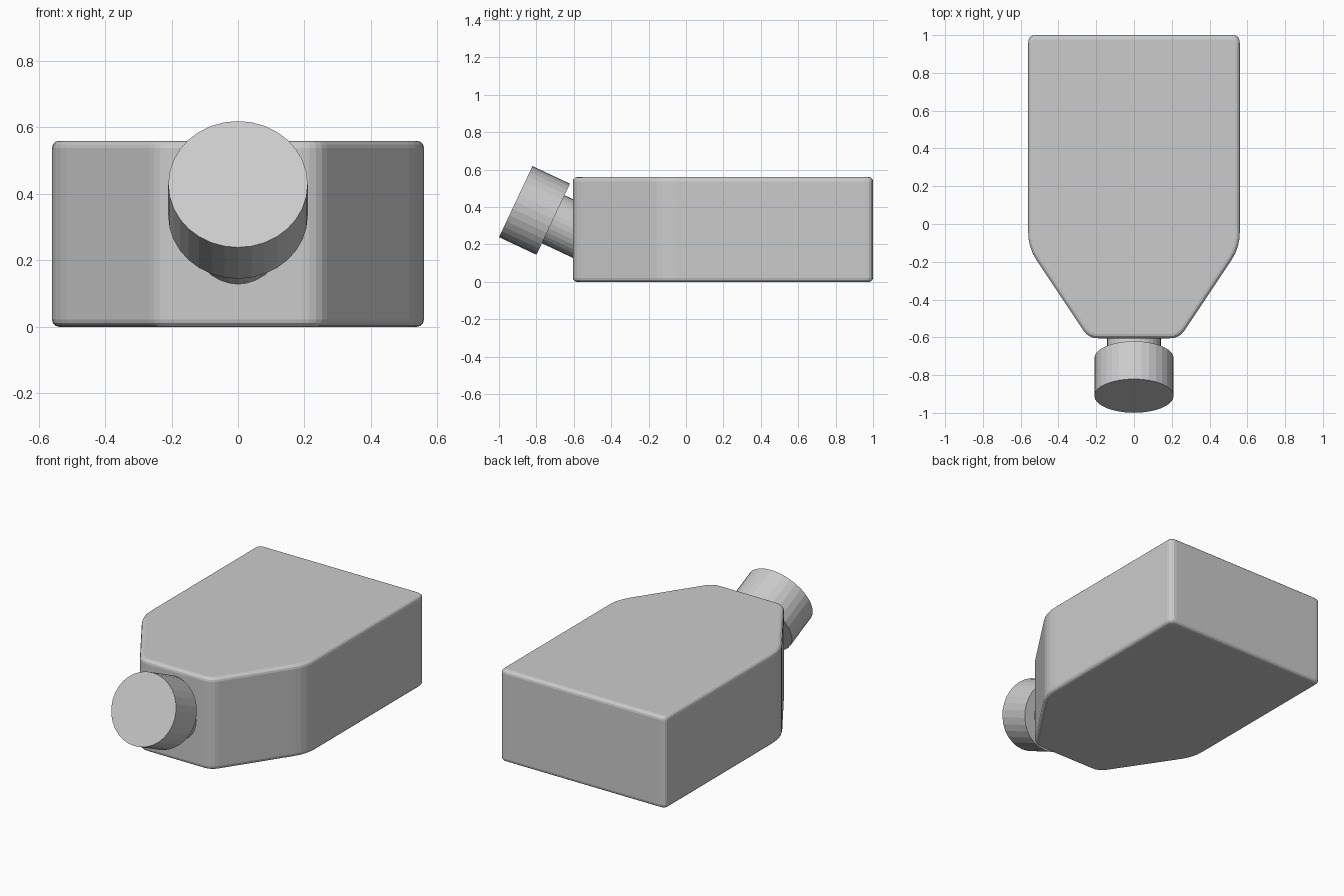
import bpy, bmesh
from math import radians, sin, cos
from mathutils import Vector, Matrix

if "Cube" in bpy.data.objects:
    bpy.data.objects.remove(bpy.data.objects["Cube"])


def link(name, bm):
    bmesh.ops.recalc_face_normals(bm, faces=bm.faces)
    mesh = bpy.data.meshes.new(name)
    bm.to_mesh(mesh)
    bm.free()
    obj = bpy.data.objects.new(name, mesh)
    bpy.context.collection.objects.link(obj)
    return obj


def rounded_outline(corners, steps=4):
    """Round each (x, y, setback) corner with a short curve."""
    pts = []
    n = len(corners)
    for i, (x, y, t) in enumerate(corners):
        p = Vector((x, y))
        a = p + (Vector(corners[i - 1][:2]) - p).normalized() * t
        b = p + (Vector(corners[(i + 1) % n][:2]) - p).normalized() * t
        for k in range(steps + 1):
            u = k / steps
            pts.append(a * (1 - u) ** 2 + p * 2 * u * (1 - u) + b * u * u)
    return pts


# Body: tapered flask outline extruded upward, softened top and bottom rims
H = 0.56
right = [(0.24, -0.605, 0.05), (0.56, -0.125, 0.08), (0.56, 1.0, 0.04)]
left = [(-x, y, t) for x, y, t in reversed(right)]
bm = bmesh.new()
base = bm.faces.new([bm.verts.new((p.x, p.y, 0)) for p in rounded_outline(right + left)])
ext = bmesh.ops.extrude_face_region(bm, geom=[base], use_keep_orig=True)
bmesh.ops.translate(bm, vec=(0, 0, H),
                    verts=[v for v in ext["geom"] if isinstance(v, bmesh.types.BMVert)])
bmesh.ops.recalc_face_normals(bm, faces=bm.faces)
rims = [e for e in bm.edges if abs(e.verts[0].co.z - e.verts[1].co.z) < 1e-5]
bmesh.ops.bevel(bm, geom=rims, offset=0.022, segments=3, profile=0.5, affect='EDGES')
link("body", bm)

# Neck and cap: cylinders along one tilted axis
tilt = radians(25.2)
axis = Vector((0, -cos(tilt), sin(tilt)))
cap_inner = Vector((0, -0.71, 0.335))
rot = axis.to_track_quat('Z', 'Y').to_matrix().to_4x4()


def tilted_cylinder(name, radius, start, end):
    bm = bmesh.new()
    place = Matrix.Translation(cap_inner + axis * (start + end) / 2) @ rot
    bmesh.ops.create_cone(bm, cap_ends=True, segments=32, radius1=radius,
                          radius2=radius, depth=end - start, matrix=place)
    return link(name, bm)


tilted_cylinder("neck", 0.142, -0.22, 0.02)
tilted_cylinder("cap", 0.21, 0.0, 0.221)
